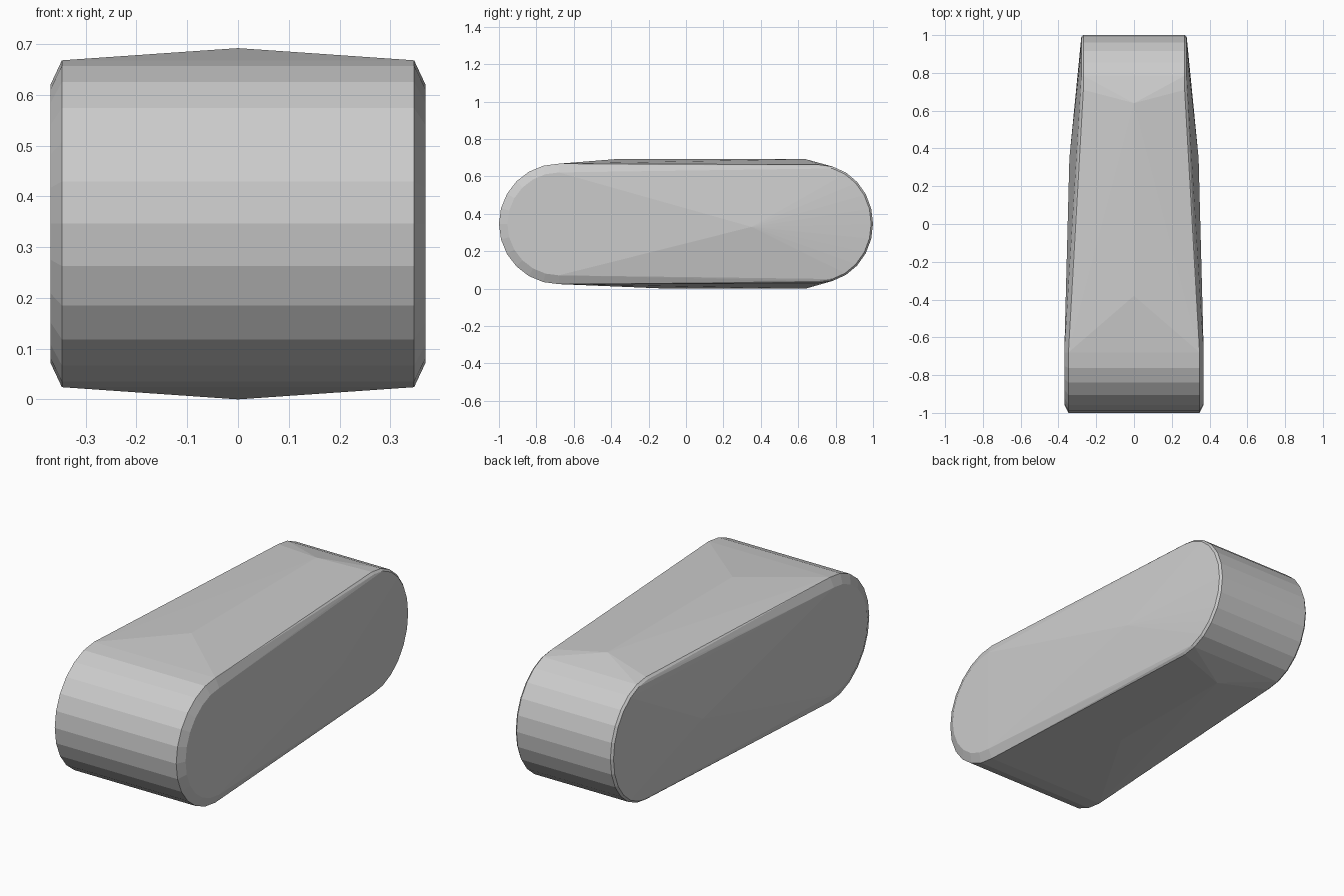
import bpy, bmesh
from math import sin, cos, pi

if "Cube" in bpy.data.objects:
    bpy.data.objects.remove(bpy.data.objects["Cube"])

bm = bmesh.new()
STEPS = 12


def end_arc(x, y, z, ry, rz, direction):
    """Half-round edge on both sides of the body."""
    for i in range(STEPS + 1):
        a = -pi / 2 + pi * i / STEPS
        for side in (-1, 1):
            bm.verts.new((side * x, y + direction * ry * cos(a), z + rz * sin(a)))


# Wide front end: rounded rim, then the inset side face
end_arc(0.347, -0.68, 0.346, 0.32, 0.322, -1)
end_arc(0.369, -0.68, 0.346, 0.275, 0.275, -1)

# Narrow back end: rounded rim with a fine bevel
end_arc(0.268, 0.71, 0.347, 0.29, 0.316, 1)
end_arc(0.279, 0.71, 0.347, 0.28, 0.306, 1)

# Slight crown on the top, bottom and sides
for y, z in ((-0.38, 0.692), (0.64, 0.692), (-0.10, 0.0), (0.64, 0.0)):
    bm.verts.new((0, y, z))
for side in (-1, 1):
    bm.verts.new((side * 0.342, 0.35, 0.33))

# Faceted skin around the whole form
hull = bmesh.ops.convex_hull(bm, input=bm.verts[:])
loose = [v for v in bm.verts if not v.link_faces]
bmesh.ops.delete(bm, geom=loose, context='VERTS')
bmesh.ops.dissolve_limit(bm, angle_limit=0.005, verts=bm.verts[:], edges=bm.edges[:])
bmesh.ops.recalc_face_normals(bm, faces=bm.faces[:])

mesh = bpy.data.meshes.new("tapered_rounded_block")
bm.to_mesh(mesh)
bm.free()
block = bpy.data.objects.new("tapered_rounded_block", mesh)
bpy.context.collection.objects.link(block)
